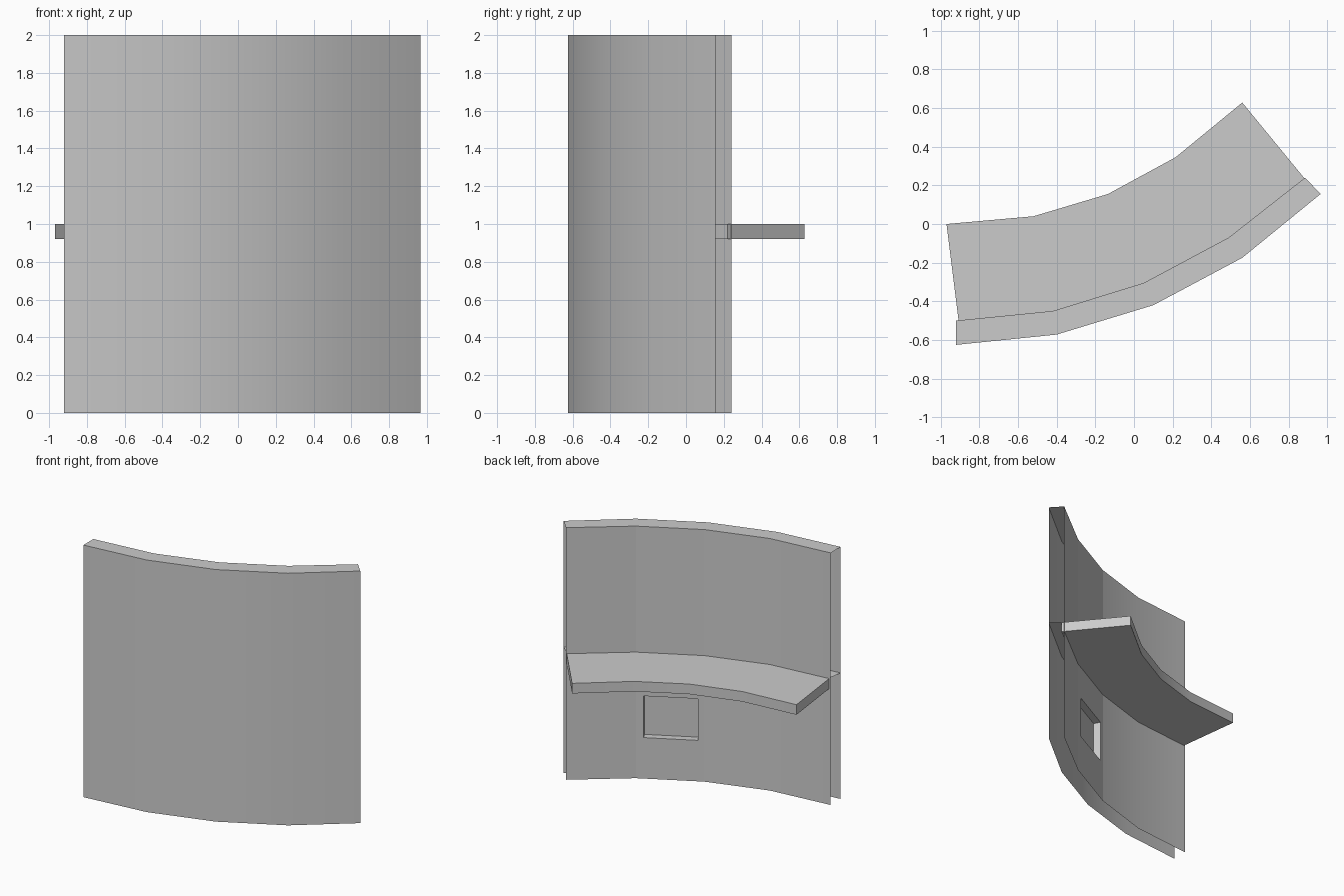
import bpy, bmesh, math
from mathutils import Vector

if "Cube" in bpy.data.objects:
    bpy.data.objects.remove(bpy.data.objects["Cube"])

# Plan profiles of the curved counter, left to right
OUTER = [(-0.92, -0.625), (-0.40, -0.572), (0.10, -0.42), (0.56, -0.175), (0.965, 0.155)]
INNER = [(-0.92, -0.50), (-0.42, -0.45), (0.05, -0.305), (0.49, -0.07), (0.885, 0.24)]
SHELF_FRONT = [(-0.905, -0.52), (-0.415, -0.47), (0.06, -0.325), (0.505, -0.085), (0.895, 0.22)]
SHELF_BACK = [(-0.97, 0.0), (-0.52, 0.04), (-0.135, 0.155), (0.215, 0.345), (0.56, 0.628)]


def at(p, z):
    return Vector((p[0], p[1], z))


def strip(a, za, b, zb):
    """Quads joining two plan profiles at given heights."""
    return [[at(a[i], za), at(a[i + 1], za), at(b[i + 1], zb), at(b[i], zb)]
            for i in range(len(a) - 1)]


def build(name, faces, closed=False):
    bm = bmesh.new()
    for f in faces:
        bm.faces.new([bm.verts.new(p) for p in f])
    bmesh.ops.remove_doubles(bm, verts=bm.verts, dist=1e-4)
    if closed:
        bmesh.ops.recalc_face_normals(bm, faces=bm.faces)
    me = bpy.data.meshes.new(name)
    bm.to_mesh(me)
    bm.free()
    ob = bpy.data.objects.new(name, me)
    bpy.context.collection.objects.link(ob)
    bpy.ops.object.select_all(action='DESELECT')
    ob.select_set(True)
    bpy.context.view_layer.objects.active = ob
    bpy.ops.object.shade_smooth_by_angle(angle=math.radians(30))
    return ob


# Front panel and top cap, open at the ends and bottom
build("front_panel", strip(OUTER, 0, OUTER, 2))
build("top_cap", strip(OUTER, 2, INNER, 2))

# Horizontal divider in the gap between the panels
build("divider", strip(OUTER, 1, SHELF_FRONT, 1))

# Back panel with a recessed niche in its third segment
faces = [f[::-1] for f in strip(INNER, 0, INNER, 2)]
del faces[2]
p, q = Vector(INNER[2]), Vector(INNER[3])
us = [p, p.lerp(q, 0.095), p.lerp(q, 0.885), q]
zs = [0, 0.325, 0.655, 2]
for i in range(3):
    for j in range(3):
        if (i, j) != (1, 1):
            faces.append([at(us[i + 1], zs[j]), at(us[i], zs[j]),
                          at(us[i], zs[j + 1]), at(us[i + 1], zs[j + 1])])
d = (q - p).normalized()
inward = Vector((d.y, -d.x, 0)) * 0.055
rim = [at(us[2], zs[1]), at(us[1], zs[1]), at(us[1], zs[2]), at(us[2], zs[2])]
deep = [v + inward for v in rim]
faces.append(deep)
for i in range(4):
    k = (i + 1) % 4
    faces.append([rim[i], rim[k], deep[k], deep[i]])
build("back_panel", faces)

# Curved work shelf
T, B = 1.0, 0.92
shelf = (strip(SHELF_FRONT, T, SHELF_BACK, T) + strip(SHELF_BACK, B, SHELF_FRONT, B)
         + strip(SHELF_FRONT, B, SHELF_FRONT, T) + strip(SHELF_BACK, T, SHELF_BACK, B))
for i in (0, -1):
    f, b = SHELF_FRONT[i], SHELF_BACK[i]
    shelf.append([at(f, B), at(b, B), at(b, T), at(f, T)])
build("shelf", shelf, closed=True)
